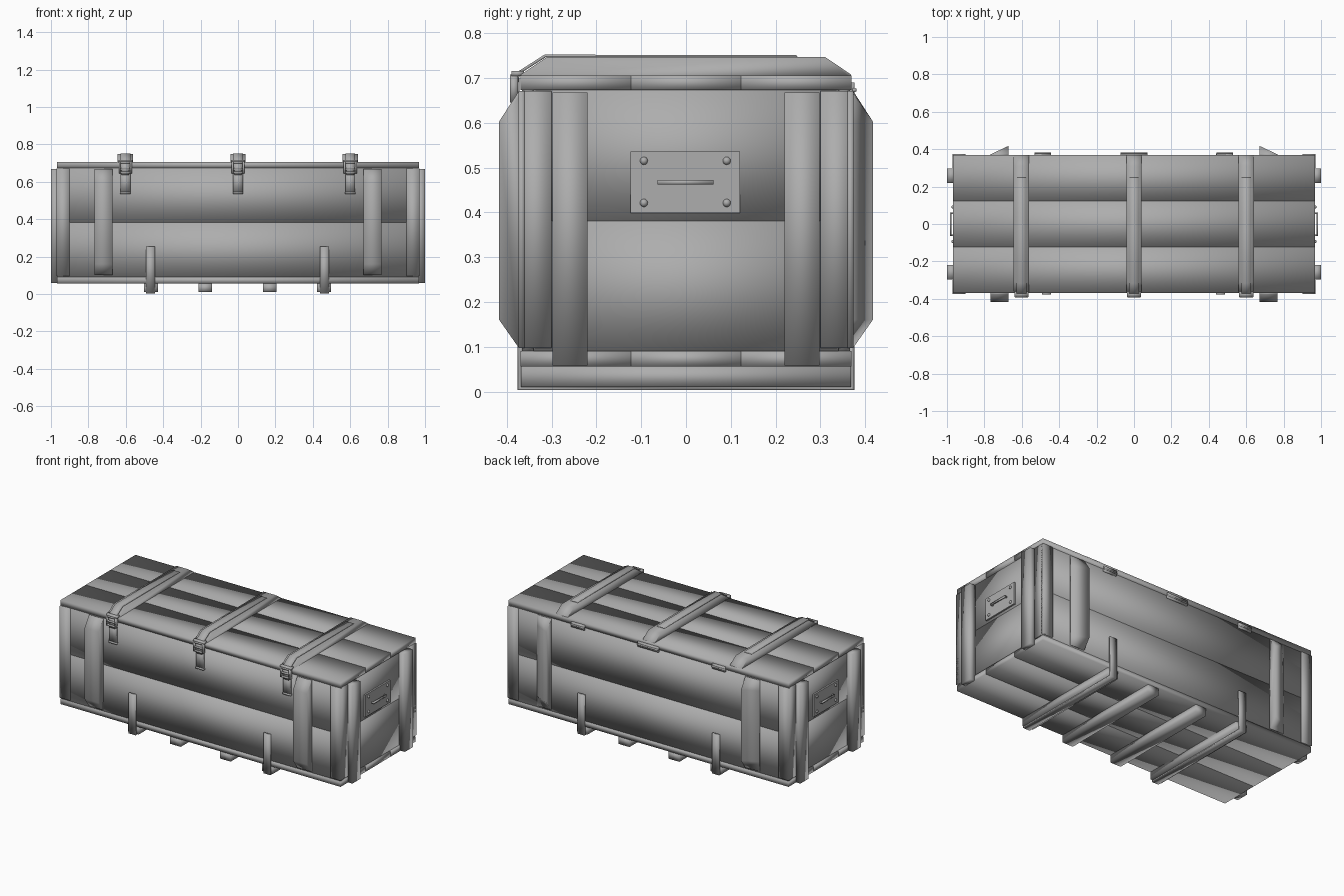
import bpy, bmesh
from mathutils import Vector

if "Cube" in bpy.data.objects:
    bpy.data.objects.remove(bpy.data.objects["Cube"])

grey = bpy.data.materials.new("plain grey")
grey.use_nodes = True
GREY = (0.42, 0.42, 0.42, 1)
grey.diffuse_color = GREY
grey.node_tree.nodes["Principled BSDF"].inputs["Base Color"].default_value = GREY


def finish(name, bm, smooth=True):
    bmesh.ops.recalc_face_normals(bm, faces=bm.faces)
    for f in bm.faces:
        f.smooth = smooth
    me = bpy.data.meshes.new(name)
    bm.to_mesh(me)
    bm.free()
    me.materials.append(grey)
    ob = bpy.data.objects.new(name, me)
    bpy.context.collection.objects.link(ob)
    return ob


def box(name, x, y, z, smooth=True):
    """Box from (low, high) ranges."""
    bm = bmesh.new()
    bmesh.ops.create_cube(bm, size=1)
    for v in bm.verts:
        v.co = Vector([(r[0] + r[1]) / 2 + c * abs(r[1] - r[0])
                       for r, c in zip((x, y, z), v.co)])
    return finish(name, bm, smooth)


def prism(name, profile, x0, x1, smooth=True):
    """Extrude a (y, z) profile along x."""
    bm = bmesh.new()
    face = bm.faces.new([bm.verts.new((x0, y, z)) for y, z in profile])
    new = bmesh.ops.extrude_face_region(bm, geom=[face])["geom"]
    for v in new:
        if isinstance(v, bmesh.types.BMVert):
            v.co.x = x1
    return finish(name, bm, smooth)


def span(c, half):
    return (c - half, c + half)


def flip(s, a, b):
    return tuple(sorted((s * a, s * b)))


# Lid and floor, three planks each
for i in (-1, 0, 1):
    y = span(i * 0.246, 0.123)
    box("lid_plank", (-0.967, 0.967), y, (0.673, 0.706))
    box("floor_plank", (-0.967, 0.967), y, (0.056, 0.09))

# Walls, two planks per side
for z in ((0.09, 0.381), (0.381, 0.673)):
    for s in (-1, 1):
        box("long_wall_plank", (-0.965, 0.965), flip(s, 0.34, 0.366), z)
        box("end_wall_plank", flip(s, 0.93, 0.958), (-0.34, 0.34), z)

# Corner angle strips, end battens and long side battens
for sx in (-1, 1):
    for sy in (-1, 1):
        box("corner_strip_long", flip(sx, 0.9, 0.97), flip(sy, 0.36, 0.374), (0.097, 0.671))
        box("corner_strip_end", flip(sx, 0.95, 0.97), flip(sy, 0.3, 0.372), (0.097, 0.671))
        box("end_batten", flip(sx, 0.955, 0.999), flip(sy, 0.22, 0.298), (0.058, 0.668))
        profile = [(sy * y, z) for y, z in
                   ((0.365, 0.1), (0.375, 0.1), (0.417, 0.16), (0.417, 0.603),
                    (0.375, 0.668), (0.365, 0.668))]
        batten = prism("side_batten", profile, sx * 0.672, sx * 0.768)
        if sy > 0:  # back battens taper away towards the ends
            for v in batten.data.vertices:
                if abs(v.co.x) > 0.7:
                    v.co.y = min(v.co.y, 0.372)

# Handle plate with rivets on both ends
for s in (-1, 1):
    box("handle_plate", flip(s, 0.955, 0.968), (-0.124, 0.121), (0.398, 0.536), False)
    box("handle_bar", flip(s, 0.976, 0.984), (-0.064, 0.061), (0.462, 0.472))
    for y in (-0.06, 0.057):
        box("handle_post", flip(s, 0.965, 0.982), span(y, 0.004), (0.462, 0.472))
    for y in (-0.094, 0.091):
        for z in (0.421, 0.515):
            bm = bmesh.new()
            bmesh.ops.create_uvsphere(bm, u_segments=12, v_segments=8, radius=0.009)
            bmesh.ops.translate(bm, verts=bm.verts, vec=(s * 0.967, y, z))
            finish("plate_rivet", bm)

# Floor runners
for x in (-0.465, -0.175, 0.17, 0.46):
    box("floor_runner", span(x, 0.037), (-0.368, 0.368), (0.01, 0.056))

# U-shaped straps around the outer runners
for x in (-0.468, 0.462):
    outer, inner = 0.376, 0.366
    prism("base_strap", [(-outer, 0.255), (-outer, 0.003), (outer, 0.003), (outer, 0.255),
                         (inner, 0.255), (inner, 0.011), (-inner, 0.011), (-inner, 0.255)],
          x - 0.024, x + 0.024)

# Lid battens, straps and buckles
for x in (-0.602, 0, 0.6):
    prism("lid_batten", [(-0.368, 0.7), (-0.368, 0.708), (-0.31, 0.747), (0.31, 0.747),
                         (0.368, 0.708), (0.368, 0.7)], x - 0.041, x + 0.041)
    path = [(0.25, 0.746), (-0.312, 0.747), (-0.37, 0.71), (-0.382, 0.66)]
    over = [(y - 0.004, z + 0.005) for y, z in reversed(path)]
    prism("lid_strap", path + over, x - 0.026, x + 0.026)
    box("wall_strap", span(x, 0.026), (-0.376, -0.364), (0.535, 0.66))
    box("strap_end_fold", span(x, 0.028), (-0.38, -0.366), (0.535, 0.546))
    for dx in (-0.03, 0.03):
        box("buckle_side", span(x + dx, 0.005), (-0.393, -0.375), (0.645, 0.708))
    for z in (0.65, 0.675, 0.703):
        box("buckle_bar", span(x, 0.034), (-0.393, -0.383), span(z, 0.005))
    box("buckle_plate", span(x, 0.038), (-0.39, -0.362), (0.704, 0.716))
    box("buckle_tongue", span(x, 0.02), (-0.386, -0.372), (0.635, 0.7))

# Hinges along the back
for x, half in ((-0.488, 0.045), (0, 0.072), (0.485, 0.045)):
    box("hinge_leaf", span(x, half), (0.362, 0.376), (0.658, 0.69))
    bm = bmesh.new()
    bmesh.ops.create_cone(bm, segments=10, radius1=0.005, radius2=0.005,
                          depth=half * 2, cap_ends=True)
    for v in bm.verts:
        v.co = Vector((v.co.z + x, v.co.y + 0.376, v.co.x + 0.673))
    finish("hinge_pin", bm)
